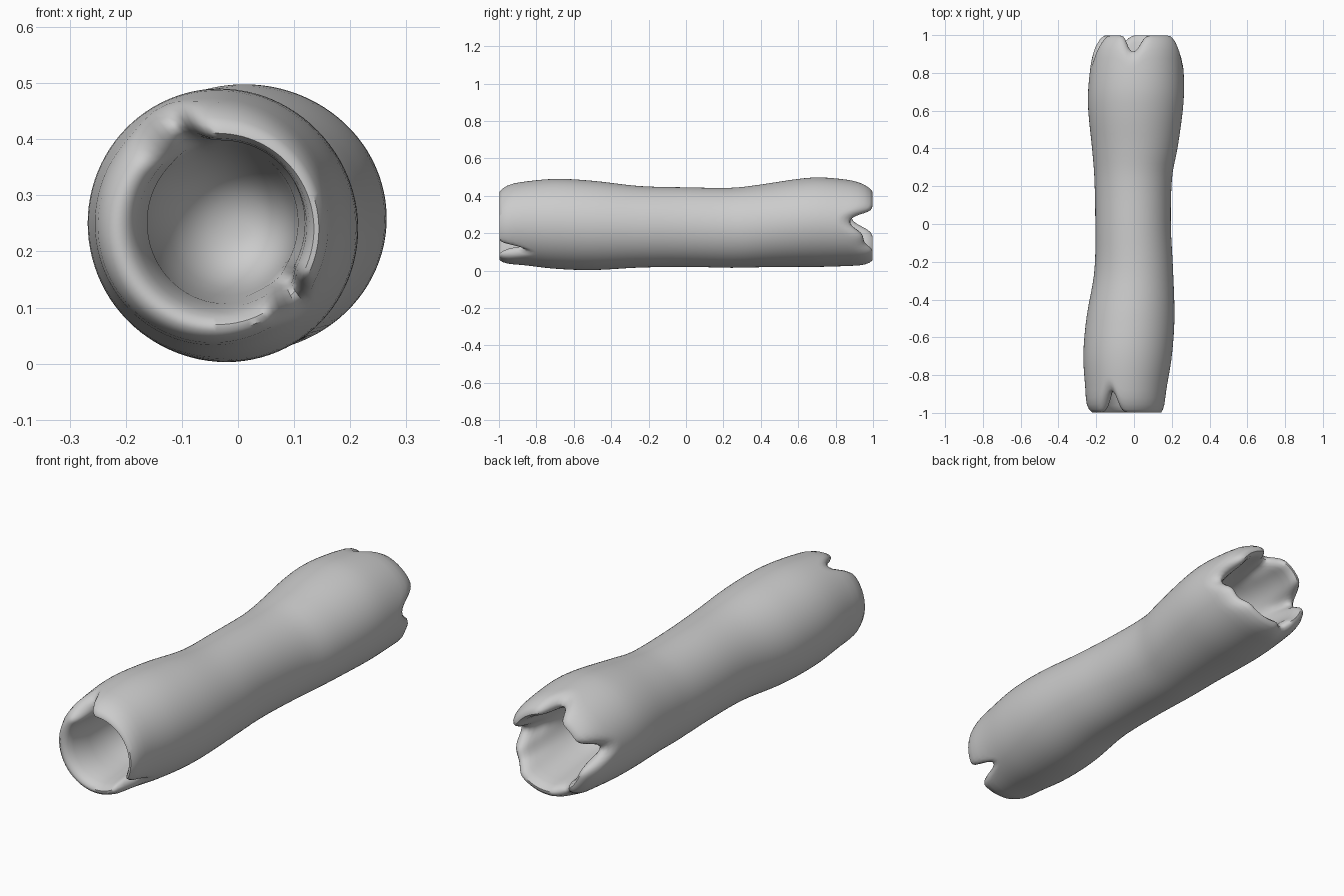
import bpy, bmesh, math

if "Cube" in bpy.data.objects:
    bpy.data.objects.remove(bpy.data.objects["Cube"])

N = 96

# Outer sections: y, left x, right x, bottom z, top z
SECTIONS = [
    (-1.00, -.252, .160, .035, .445), (-.90, -.256, .168, .032, .470),
    (-.70, -.268, .200, .010, .490), (-.50, -.252, .214, .003, .480),
    (-.25, -.210, .207, .016, .452), (0.00, -.205, .195, .020, .445),
    (.25, -.210, .202, .015, .443), (.40, -.222, .230, .018, .460),
    (.60, -.242, .258, .020, .490), (.72, -.242, .265, .020, .498),
    (.90, -.220, .257, .026, .480), (1.00, -.195, .245, .032, .455)]

# End notches: angle, depth, half width (degrees)
FRONT = [(115, .11, 13), (-43, .13, 10)]
BACK = [(97, .085, 13), (2, .12, 17), (-28, .045, 14), (172, .11, 15), (-115, .035, 10)]


def section(y):
    """Smoothly interpolated centre and radii at y."""
    y = max(-1, min(1, y))
    i = max(k for k in range(len(SECTIONS) - 1) if SECTIONS[k][0] <= y)
    p = [SECTIONS[max(0, min(len(SECTIONS) - 1, i + d))] for d in (-1, 0, 1, 2)]
    span = p[2][0] - p[1][0]
    t = (y - p[1][0]) / span

    def slope(a, b, c):
        return (p[b][c] - p[a][c]) / max(p[b][0] - p[a][0], 1e-6) * span
    out = []
    for c in range(1, 5):
        out.append((2*t**3 - 3*t*t + 1) * p[1][c] + (t**3 - 2*t*t + t) * slope(0, 2, c)
                   + (3*t*t - 2*t**3) * p[2][c] + (t**3 - t*t) * slope(1, 3, c))
    l, r, b, u = out
    return (l + r) / 2, (b + u) / 2, (r - l) / 2, (u - b) / 2


def notch(deg, notches):
    total = 0
    for a, depth, w in notches:
        d = (deg - a + 180) % 360 - 180
        total += depth * math.exp(-abs(d / w) ** 2.4)
    return total


# Profile of one end: (distance from the tip, radius scale), cavity to outside
END = [(.46, .08), (.45, .22), (.42, .36), (.36, .47), (.28, .54), (.20, .60),
       (.13, .65), (.08, .69), (.04, .725), (.015, .77), (.002, .83), (.003, .89),
       (.018, .945), (.045, .985), (.08, 1)]
# Rings run from the front cavity over the outside to the back cavity
rings = [(-1 + d, s) for d, s in END]
rings += [(-.88 + 1.76 * k / 44, 1) for k in range(45)]
rings += [(1 - d, s) for d, s in reversed(END)]

bm = bmesh.new()
grid = []
for y, s in rings:
    row = []
    for k in range(N):
        deg = 360 * k / N
        a = math.radians(deg)
        w = max(0, min(1, (abs(y) - .72) / .26))
        w = w * w * (3 - 2 * w)
        yy = y + w * notch(deg, FRONT) if y < 0 else y - w * notch(deg, BACK)
        cx, cz, rx, rz = section(yy)
        # Cavity sits slightly towards the thin side of the wall
        off = (1 - s) * .06 if abs(y) > .8 else (1 - s) * .03
        row.append(bm.verts.new((cx + rx * s * math.cos(a) + (off if y < 0 else 0), yy,
                                 cz + rz * s * math.sin(a))))
    grid.append(row)
for r0, r1 in zip(grid, grid[1:]):
    for k in range(N):
        j = (k + 1) % N
        bm.faces.new((r0[k], r0[j], r1[j], r1[k]))
bm.faces.new(grid[0])
bm.faces.new(grid[-1])
bmesh.ops.recalc_face_normals(bm, faces=bm.faces)

# Hollow-ended bone shaft
mesh = bpy.data.meshes.new("bone_shaft")
bm.to_mesh(mesh)
bm.free()
bone = bpy.data.objects.new("bone_shaft", mesh)
bpy.context.collection.objects.link(bone)
bpy.context.view_layer.objects.active = bone
bone.select_set(True)
bpy.ops.object.shade_smooth_by_angle(angle=math.radians(50))
